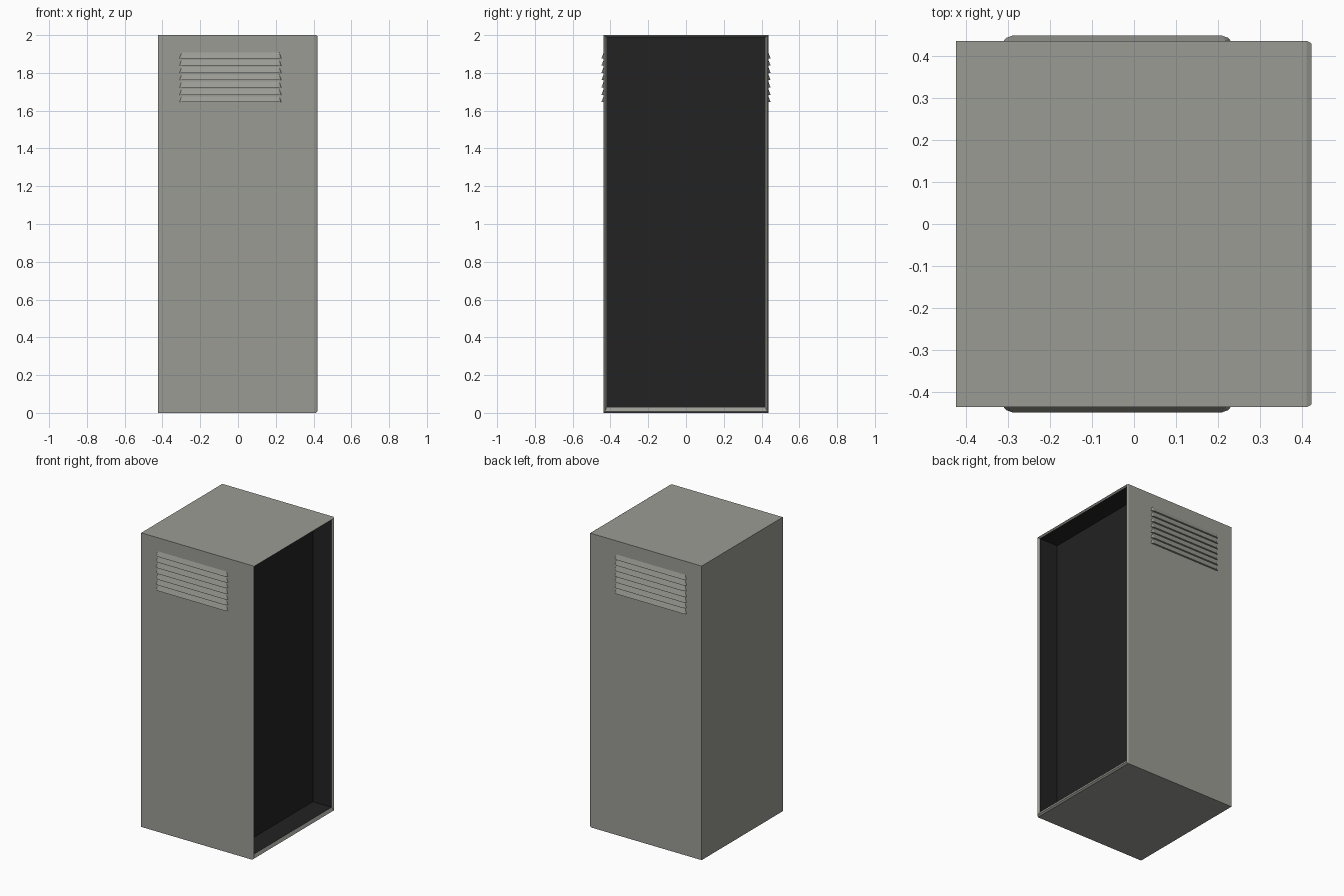
import bpy, bmesh

if "Cube" in bpy.data.objects:
    bpy.data.objects.remove(bpy.data.objects["Cube"])


def material(name, rgb):
    m = bpy.data.materials.new(name)
    m.use_nodes = True
    m.diffuse_color = (*rgb, 1)
    m.node_tree.nodes["Principled BSDF"].inputs["Base Color"].default_value = (*rgb, 1)
    return m


GREY = material("warm grey paint", (0.33, 0.33, 0.30))
DARK = material("dark interior", (0.016, 0.016, 0.016))


def finish(name, bm, mats):
    bmesh.ops.recalc_face_normals(bm, faces=bm.faces)
    mesh = bpy.data.meshes.new(name)
    bm.to_mesh(mesh)
    bm.free()
    for m in mats:
        mesh.materials.append(m)
    ob = bpy.data.objects.new(name, mesh)
    bpy.context.collection.objects.link(ob)
    return ob


BACK, LIP, FRONT = -0.423, 0.411, 0.422
HALF, TOP = 0.436, 2.0

# Cabinet: rectangular rings (x, half depth, bottom, top) from the closed side
# over the chamfered rim and into the shallow recess
rings = [
    (BACK, HALF, 0, TOP),
    (LIP, HALF, 0, TOP),
    (FRONT, HALF - 0.006, 0.008, TOP - 0.005),
    (LIP, HALF - 0.017, 0.030, TOP - 0.012),
    (0.27, HALF - 0.017, 0.030, TOP - 0.012),
]
bm = bmesh.new()
loops = [[bm.verts.new((x, y, z)) for y, z in ((-h, lo), (h, lo), (h, hi), (-h, hi))]
         for x, h, lo, hi in rings]
bm.faces.new(loops[0])
for k, (a, b) in enumerate(zip(loops, loops[1:])):
    for i in range(4):
        j = (i + 1) % 4
        face = bm.faces.new((a[i], a[j], b[j], b[i]))
        face.material_index = int(k == 3)
bm.faces.new(loops[-1]).material_index = 1
finish("cabinet", bm, [GREY, DARK])


# Vent slats: flared lower edge with rounded ends, sloping back up to the wall
def vent_slats(name, side):
    bm = bmesh.new()
    mid, half = -0.04, 0.27
    edge = [(-half, 0), (-half + 0.006, 0.007), (-half + 0.02, 0.012)]
    edge += [(-x, d) for x, d in reversed(edge)]
    for n in range(7):
        z = 1.645 + n * 0.0387
        low = [bm.verts.new((mid + x, side * (HALF + d), z)) for x, d in edge]
        left, right = [bm.verts.new((mid + s * (half - 0.012), side * HALF, z + 0.031))
                       for s in (-1, 1)]
        bm.faces.new(low)
        bm.faces.new((low[2], low[3], right, left))
        for i in (0, 1):
            bm.faces.new((low[i], low[i + 1], left))
            bm.faces.new((low[i + 3], low[i + 4], right))
        bm.faces.new((low[0], low[-1], right, left))
    finish(name, bm, [GREY])


vent_slats("front_vent_slats", -1)
vent_slats("back_vent_slats", 1)
